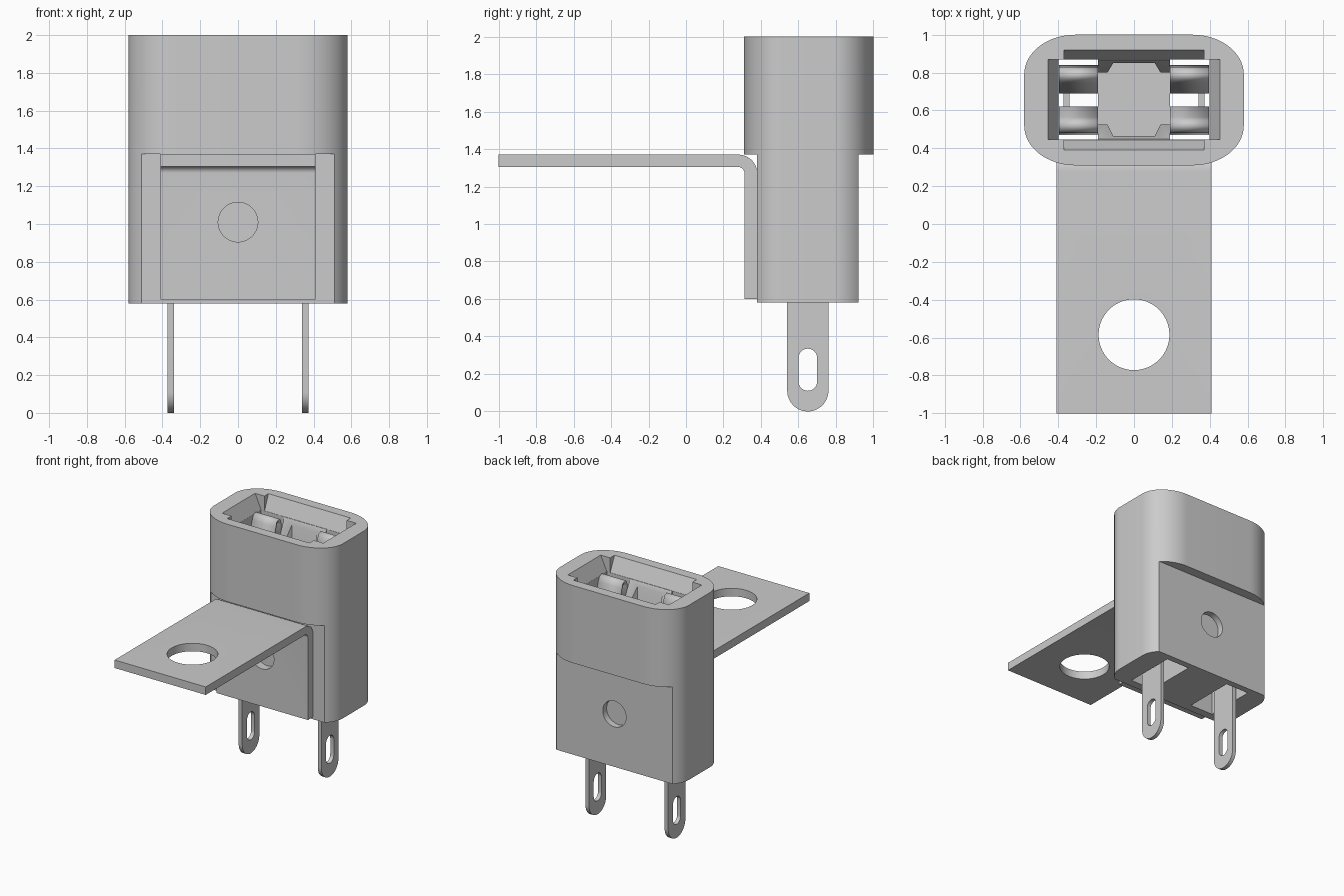
import bpy, bmesh
from math import pi, cos, sin, radians

if "Cube" in bpy.data.objects:
    bpy.data.objects.remove(bpy.data.objects["Cube"])


def loft(name, a, h0, h1, axis='z', b=None):
    """Solid between polygon a at h0 and polygon b at h1 along an axis."""
    b = b or a
    put = {'z': lambda p, h: (p[0], p[1], h),
           'x': lambda p, h: (h, p[0], p[1]),
           'y': lambda p, h: (p[0], h, p[1])}[axis]
    bm = bmesh.new()
    lo = [bm.verts.new(put(p, h0)) for p in a]
    hi = [bm.verts.new(put(p, h1)) for p in b]
    bm.faces.new(lo)
    bm.faces.new(hi)
    n = len(a)
    for i in range(n):
        j = (i + 1) % n
        bm.faces.new((lo[i], lo[j], hi[j], hi[i]))
    bmesh.ops.recalc_face_normals(bm, faces=bm.faces)
    return finish(name, bm)


def finish(name, bm):
    me = bpy.data.meshes.new(name)
    bm.to_mesh(me)
    bm.free()
    ob = bpy.data.objects.new(name, me)
    bpy.context.collection.objects.link(ob)
    return ob


def rect(x0, x1, y0, y1):
    return [(x0, y0), (x1, y0), (x1, y1), (x0, y1)]


def arc(cx, cy, rx, ry, a0, a1, n=12):
    return [(cx + rx * cos(radians(a0 + (a1 - a0) * i / n)),
             cy + ry * sin(radians(a0 + (a1 - a0) * i / n))) for i in range(n + 1)]


def circle(cx, cy, r, n=48):
    return arc(cx, cy, r, r, 0, 360 - 360 / n, n - 1)


def activate(ob):
    bpy.ops.object.select_all(action='DESELECT')
    ob.select_set(True)
    bpy.context.view_layer.objects.active = ob


def cut(ob, *cutters):
    activate(ob)
    for c in cutters:
        m = ob.modifiers.new("cut", 'BOOLEAN')
        m.operation, m.solver, m.object = 'DIFFERENCE', 'EXACT', c
        bpy.ops.object.modifier_apply(modifier=m.name)
        bpy.data.objects.remove(c)


def smooth(ob):
    activate(ob)
    bpy.ops.object.shade_smooth_by_angle(angle=radians(30))


# Housing: rounded block, flattened front and back below the collar
RX, RY = 0.27, 0.21
outline = []
for cx, cy, a in ((.31, .79, 0), (-.31, .79, 90), (-.31, .52, 180), (.31, .52, 270)):
    outline += arc(cx, cy, RX, RY, a, a + 90, 16)
housing = loft("fuse_housing", outline, 0.58, 2.0)
cut(housing,
    loft("front_step", rect(-.8, .8, .1, .38), .4, 1.37),
    loft("back_step", rect(-.8, .8, .92, 1.2), .4, 1.37),
    loft("back_pocket", circle(0, 1.01, .105), .87, 1.0, 'y'))

# Socket: chamfered mouth, narrower ribbed centre, two through slots
centre = [(-.2, .525), (-.14, .525), (-.11, .465), (.11, .465), (.14, .525), (.2, .525),
          (.2, .80), (.14, .80), (.11, .85), (-.11, .85), (-.14, .80), (-.2, .80)]
cut(housing,
    loft("mouth_long", rect(-.37, .37, .445, .87), 1.88, 2.0001, b=rect(-.37, .37, .39, .92)),
    loft("mouth_wide", rect(-.40, .40, .446, .869), 1.88, 2.0001, b=rect(-.455, .455, .446, .869)),
    loft("centre_taper", rect(-.2, .2, .525, .80), 1.72, 1.885, b=rect(-.2, .2, .447, .868)),
    loft("centre_channel", centre, 1.2, 1.87),
    loft("slot_right", rect(.19, .399, .447, .868), .4, 1.9),
    loft("slot_left", rect(-.399, -.19, .447, .868), .4, 1.9))
smooth(housing)

# Mounting bracket: bent strip with a bolt hole and a rivet hole
profile = ([(-1, 1.305), (-1, 1.37)] + arc(.28, 1.27, .10, .10, 90, 0)
           + [(.38, .60), (.312, .60)] + arc(.277, 1.27, .035, .035, 0, 90))
bracket = loft("mounting_bracket", profile, -.41, .41, 'x')
cut(bracket,
    loft("bolt_hole", circle(0, -.585, .187, 64), 1.2, 1.5),
    loft("rivet_hole", circle(0, 1.01, .105), .2, .5, 'y'))
smooth(bracket)

# Terminals: solder tail plus a pair of bowed spring leaves on each side
leaf = [(.05, 1.0), (.045, 1.60), (.06, 1.69), (.10, 1.84), (.115, 1.875), (.135, 1.885),
        (.155, 1.87), (.165, 1.84), (.175, 1.60)]
for side, s in (("right", 1), ("left", -1)):
    tail_outline = arc(.65, .11, .11, .11, 180, 360, 24) + [(.76, 1.45), (.54, 1.45)]
    tail = loft("solder_tail_" + side, tail_outline, s * .34, s * .372, 'x')
    eye = arc(.65, .285, .05, .05, 0, 180) + arc(.65, .16, .05, .05, 180, 360)
    cut(tail, loft("eye", eye, s * .2, s * .5, 'x'))
    smooth(tail)
    for place, t in (("back", 1), ("front", -1)):
        bm = bmesh.new()
        rows = [[bm.verts.new((s * x, .655 + t * y, z)) for x in (.19, .395)] for y, z in leaf]
        for p, q in zip(rows, rows[1:]):
            bm.faces.new((p[0], p[1], q[1], q[0]))
        bmesh.ops.recalc_face_normals(bm, faces=bm.faces)
        spring = finish("spring_leaf_" + side + "_" + place, bm)
        m = spring.modifiers.new("thickness", 'SOLIDIFY')
        m.thickness, m.offset = .02, 0
        smooth(spring)
